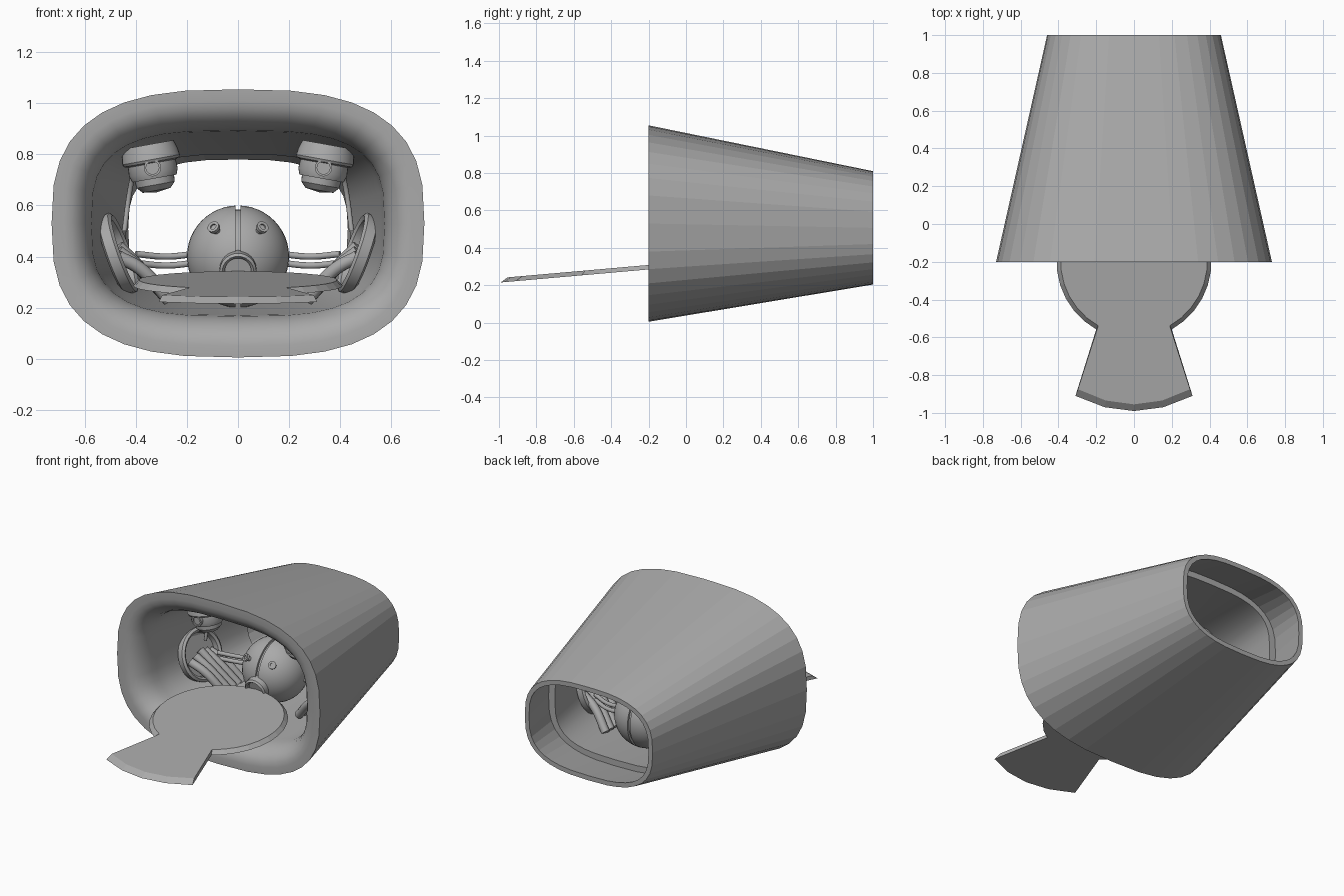
import bpy, bmesh, math
from mathutils import Vector

cube = bpy.data.objects.get("Cube")
if cube:
    bpy.data.objects.remove(cube, do_unlink=True)

grey = bpy.data.materials.new("plain_grey")
grey.use_nodes = True
COLOUR = (0.4, 0.4, 0.4, 1)
grey.diffuse_color = COLOUR
grey.node_tree.nodes["Principled BSDF"].inputs["Base Color"].default_value = COLOUR


def make(name, bm, smooth=None):
    """Turn a bmesh into an object; smooth is an optional angle in degrees."""
    bmesh.ops.recalc_face_normals(bm, faces=bm.faces)
    me = bpy.data.meshes.new(name)
    bm.to_mesh(me)
    bm.free()
    me.materials.append(grey)
    ob = bpy.data.objects.new(name, me)
    bpy.context.collection.objects.link(ob)
    if smooth:
        bpy.ops.object.select_all(action='DESELECT')
        ob.select_set(True)
        bpy.context.view_layer.objects.active = ob
        bpy.ops.object.shade_smooth_by_angle(angle=math.radians(smooth))
    return ob


def spin(name, profile, origin, axis, segs=32):
    """Revolve (radius, height) points round an axis."""
    rot = Vector(axis).to_track_quat('Z', 'Y')
    bm = bmesh.new()
    rings = []
    for r, h in profile:
        if r == 0:
            rings.append([bm.verts.new(Vector(origin) + rot @ Vector((0, 0, h)))] * segs)
        else:
            angles = [2 * math.pi * i / segs for i in range(segs)]
            rings.append([bm.verts.new(Vector(origin) + rot @ Vector((r * math.cos(a), r * math.sin(a), h)))
                          for a in angles])
    for a, b in zip(rings, rings[1:]):
        for i in range(segs):
            j = (i + 1) % segs
            bm.faces.new(list(dict.fromkeys((a[i], a[j], b[j], b[i]))))
    return make(name, bm, 35)


def tube(name, points, radius):
    cu = bpy.data.curves.new(name, 'CURVE')
    cu.dimensions = '3D'
    cu.bevel_depth = radius
    cu.bevel_resolution = 3
    cu.use_fill_caps = True
    sp = cu.splines.new('BEZIER')
    sp.bezier_points.add(len(points) - 1)
    for p, co in zip(sp.bezier_points, points):
        p.co = co
        p.handle_left_type = p.handle_right_type = 'AUTO'
    cu.materials.append(grey)
    ob = bpy.data.objects.new(name, cu)
    bpy.context.collection.objects.link(ob)


# Shell: rounded-box sections lofted over the outside, rear recess, liner and lip
SEGS = 36


def section(y, w, h, z, n):
    pts = []
    for i in range(SEGS):
        a = 2 * math.pi * i / SEGS
        c, s = math.cos(a), math.sin(a)
        pts.append((w * math.copysign(abs(c) ** (2 / n), c), y,
                    z + h * math.copysign(abs(s) ** (2 / n), s)))
    return pts


stations = [(-0.2, 0.73, 0.525, 0.53, 2.8), (1, 0.46, 0.303, 0.507, 2.8),
            (1, 0.43, 0.273, 0.507, 2.9), (0.72, 0.485, 0.325, 0.515, 2.9),
            (0.72, 0.44, 0.285, 0.515, 3.2), (0.05, 0.56, 0.355, 0.53, 3.2)]
for k in range(7):
    a = math.pi / 2 * k / 6
    stations.append((-0.03 - 0.17 * math.sin(a), 0.68 - 0.11 * math.cos(a),
                     0.48 - 0.12 * math.cos(a), 0.53, 3.2 - 0.05 * k))
bm = bmesh.new()
rings = [[bm.verts.new(p) for p in section(*s)] for s in stations]
for k, ring in enumerate(rings):
    nxt = rings[(k + 1) % len(rings)]
    for i in range(SEGS):
        j = (i + 1) % SEGS
        f = bm.faces.new((ring[i], ring[j], nxt[j], nxt[i]))
        f.smooth = k >= 4
make("shell", bm)

# Tongue: sloping round plate with a flared end and a chamfered edge
def tongue_outline(inset):
    r = 0.41 - inset
    start = math.asin(0.2 / 0.41)
    pts = []
    for i in range(29):
        a = start + (2 * math.pi - 2 * start) * i / 28
        pts.append((r * math.sin(a), -0.2 - r * math.cos(a)))
    for t in (-1, -0.5, 0, 0.5, 1):
        pts.append((t * (0.31 - 0.6 * inset), -0.99 + 0.08 * t * t + 1.6 * inset))
    return pts


bm = bmesh.new()
layers = []
for inset, lift in ((0, 0), (0.022, 0.024)):
    layers.append([bm.verts.new((x, y, 0.215 + lift + 0.088 * (y + 0.99)))
                   for x, y in tongue_outline(inset)])
bm.faces.new(layers[0])
bm.faces.new(layers[1])
n = len(layers[0])
for i in range(n):
    j = (i + 1) % n
    bm.faces.new((layers[0][i], layers[0][j], layers[1][j], layers[1][i]))
make("tongue_plate", bm)

# Central ball: two halves parted by a narrow gap, with a core and a front port
C = Vector((0, 0.39, 0.4))
for side, label in ((1, "left"), (-1, "right")):
    bm = bmesh.new()
    bmesh.ops.create_uvsphere(bm, u_segments=40, v_segments=24, radius=0.2)
    bmesh.ops.translate(bm, verts=bm.verts, vec=C)
    cut = bmesh.ops.bisect_plane(bm, geom=bm.verts[:] + bm.edges[:] + bm.faces[:],
                                 plane_co=(side * 0.009, 0, 0), plane_no=(-side, 0, 0), clear_outer=True)
    bmesh.ops.contextual_create(bm, geom=[e for e in cut['geom_cut'] if isinstance(e, bmesh.types.BMEdge)])
    make(label + "_ball_half", bm, 35)
    knob = Vector((side * 0.083, -0.152, 0.1))
    spin(label + "_ball_knob", [(0, 0), (0.014, 0), (0.014, 0.02), (0.024, 0.02), (0.024, 0.035),
                                (0.012, 0.035), (0.012, 0.028), (0, 0.028)], C + knob, knob, 12)
spin("ball_core", [(0, -0.02), (0.185, -0.02), (0.185, 0.02), (0, 0.02)], C, (1, 0, 0))
spin("ball_port", [(0, 0), (0.072, 0), (0.072, 0.05), (0.062, 0.06), (0.052, 0.05), (0.052, 0.035),
                   (0, 0.035)], C + Vector((0, -0.165, -0.045)), (0, -1, -0.25))

for s, label in ((1, "left"), (-1, "right")):
    # Ceiling pod with collar, body, rounded tip and small round window
    up = Vector((s * 0.18, 0, 1)).normalized()
    pod = Vector((s * 0.335, 0.16, 0.75))
    spin(label + "_pod", [(0, 0.09), (0.1, 0.09), (0.11, 0.06), (0.115, 0.03), (0.11, 0.02), (0.095, 0.015),
                          (0.097, -0.02), (0.088, -0.045), (0.078, -0.045), (0.076, -0.07),
                          (0.055, -0.092), (0, -0.1)], pod, -(-up))
    spin(label + "_pod_window", [(0, 0), (0.034, 0), (0.034, 0.025), (0.025, 0.025), (0.025, 0.015), (0, 0.015)],
         pod + Vector((0, -0.085, -0.002)), (0, -1, 0), 20)

    # Side socket: shallow dish with a raised rim
    inward = Vector((-s * 0.28, -0.04, 0.1)).normalized()
    socket = Vector((s * 0.47, 0.28, 0.41))
    spin(label + "_socket", [(0, -0.03), (0.14, -0.03), (0.16, -0.02), (0.165, 0.02), (0.15, 0.03),
                             (0.135, 0.02), (0.13, -0.01), (0, -0.01)], socket, inward)

    # Hose bundle from the socket down to the floor beside the ball
    for i in range(5):
        d = (i - 2) * 0.05
        tube(f"{label}_hose_{i + 1}",
             [(s * 0.47, 0.28 + d, 0.44 - abs(d) * 0.4), (s * 0.38, 0.3 + d, 0.35), (s * 0.27, 0.34 + d, 0.23)], 0.026)

    # Thin rods joining the hoses to the ball
    for i, z in enumerate((0.41, 0.375)):
        tube(f"{label}_rod_{i + 1}", [(s * 0.4, 0.36, z), (s * 0.28, 0.4, z - 0.01), (s * 0.17, 0.41, z)], 0.013)

    # Curved brace from pod to socket
    tube(label + "_brace", [(s * 0.4, 0.24, 0.77), (s * 0.425, 0.3, 0.65), (s * 0.445, 0.3, 0.5)], 0.01)
